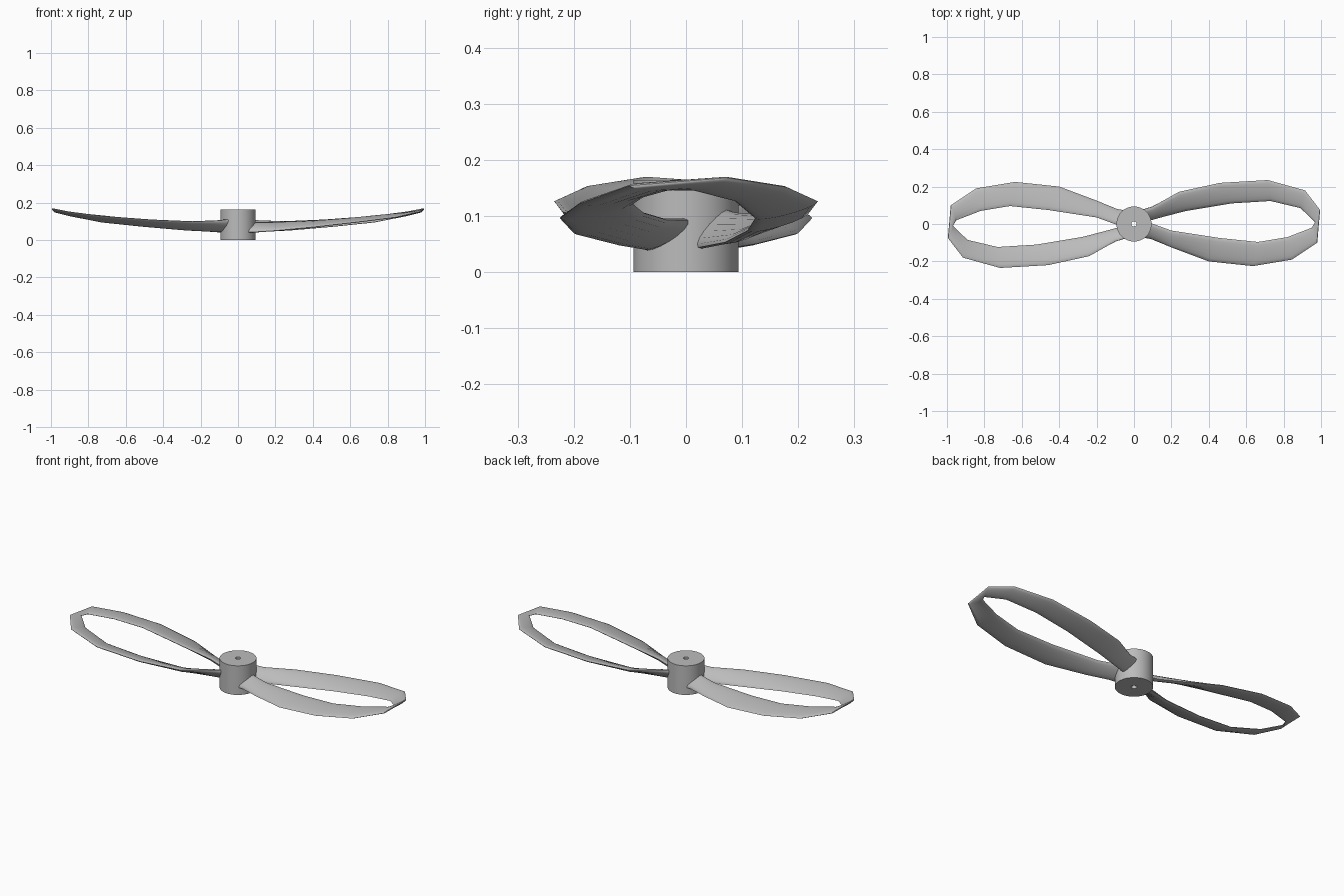
import bpy, bmesh, math
from mathutils import Vector, Matrix

cube = bpy.data.objects.get("Cube")
if cube:
    bpy.data.objects.remove(cube, do_unlink=True)

grey = bpy.data.materials.new("light grey")
grey.use_nodes = True
grey.diffuse_color = (0.5, 0.5, 0.5, 1)
grey.node_tree.nodes["Principled BSDF"].inputs["Base Color"].default_value = (0.5, 0.5, 0.5, 1)


def finish(name, bm, angle=35):
    bmesh.ops.recalc_face_normals(bm, faces=bm.faces)
    mesh = bpy.data.meshes.new(name)
    bm.to_mesh(mesh)
    bm.free()
    obj = bpy.data.objects.new(name, mesh)
    bpy.context.collection.objects.link(obj)
    mesh.materials.append(grey)
    bpy.ops.object.select_all(action="DESELECT")
    obj.select_set(True)
    bpy.context.view_layer.objects.active = obj
    bpy.ops.object.shade_smooth_by_angle(angle=math.radians(angle))
    return obj


def bridge(bm, a, b):
    n = len(a)
    for i in range(n):
        bm.faces.new((a[i], a[(i + 1) % n], b[(i + 1) % n], b[i]))


# Hub: a bored cylinder, profile of (radius, height) turned about z
SEGMENTS = 48
bm = bmesh.new()
rings = []
for r, z in [(0.014, 0), (0.094, 0), (0.094, 0.164), (0.014, 0.164)]:
    rings.append([bm.verts.new((r * math.cos(a), r * math.sin(a), z))
                  for a in (2 * math.pi * i / SEGMENTS for i in range(SEGMENTS))])
for i in range(4):
    bridge(bm, rings[i], rings[(i + 1) % 4])
finish("hub", bm)

# Loop blade stations: outer edge, inner edge, half thickness
STATIONS = [
    ((0.03, 0.07, 0.112), (0.03, 0.005, 0.042), 0.017),
    ((0.10, 0.093, 0.104), (0.10, 0.024, 0.044), 0.015),
    ((0.24, 0.172, 0.098), (0.28, 0.070, 0.053), 0.011),
    ((0.46, 0.220, 0.107), (0.52, 0.110, 0.074), 0.010),
    ((0.715, 0.235, 0.126), (0.73, 0.123, 0.096), 0.009),
    ((0.914, 0.180, 0.151), (0.89, 0.085, 0.128), 0.008),
    ((0.995, 0.075, 0.168), (0.968, 0.010, 0.147), 0.007),
    ((0.980, -0.100, 0.154), (0.95, -0.020, 0.150), 0.007),
    ((0.845, -0.190, 0.122), (0.82, -0.070, 0.138), 0.008),
    ((0.636, -0.225, 0.096), (0.663, -0.096, 0.122), 0.009),
    ((0.40, -0.200, 0.069), (0.46, -0.075, 0.105), 0.010),
    ((0.20, -0.125, 0.050), (0.20, -0.035, 0.093), 0.012),
    ((0.09, -0.080, 0.043), (0.09, 0.005, 0.092), 0.015),
    ((0.03, -0.070, 0.040), (0.03, 0.010, 0.095), 0.017),
]


def loop_blade(name, turn):
    bm = bmesh.new()
    outer = [Vector(s[0]) for s in STATIONS]
    inner = [Vector(s[1]) for s in STATIONS]
    mid = [(o + i) / 2 for o, i in zip(outer, inner)]
    sections = []
    for k, station in enumerate(STATIONS):
        path = mid[min(k + 1, len(mid) - 1)] - mid[max(k - 1, 0)]
        half = (outer[k] - inner[k]) / 2
        up = half.cross(path).normalized()
        # Lens section, thickest at mid chord
        ring = []
        for j in range(16):
            a = 2 * math.pi * j / 16
            ring.append(bm.verts.new(mid[k] + half * math.cos(a) + up * station[2] * math.sin(a)))
        sections.append(ring)
    for a, b in zip(sections, sections[1:]):
        bridge(bm, a, b)
    bm.faces.new(sections[0])
    bm.faces.new(sections[-1])
    bmesh.ops.transform(bm, matrix=Matrix.Rotation(turn, 4, "Z"), verts=bm.verts)
    finish(name, bm)


loop_blade("left_loop_blade", 0)
loop_blade("right_loop_blade", math.pi)
